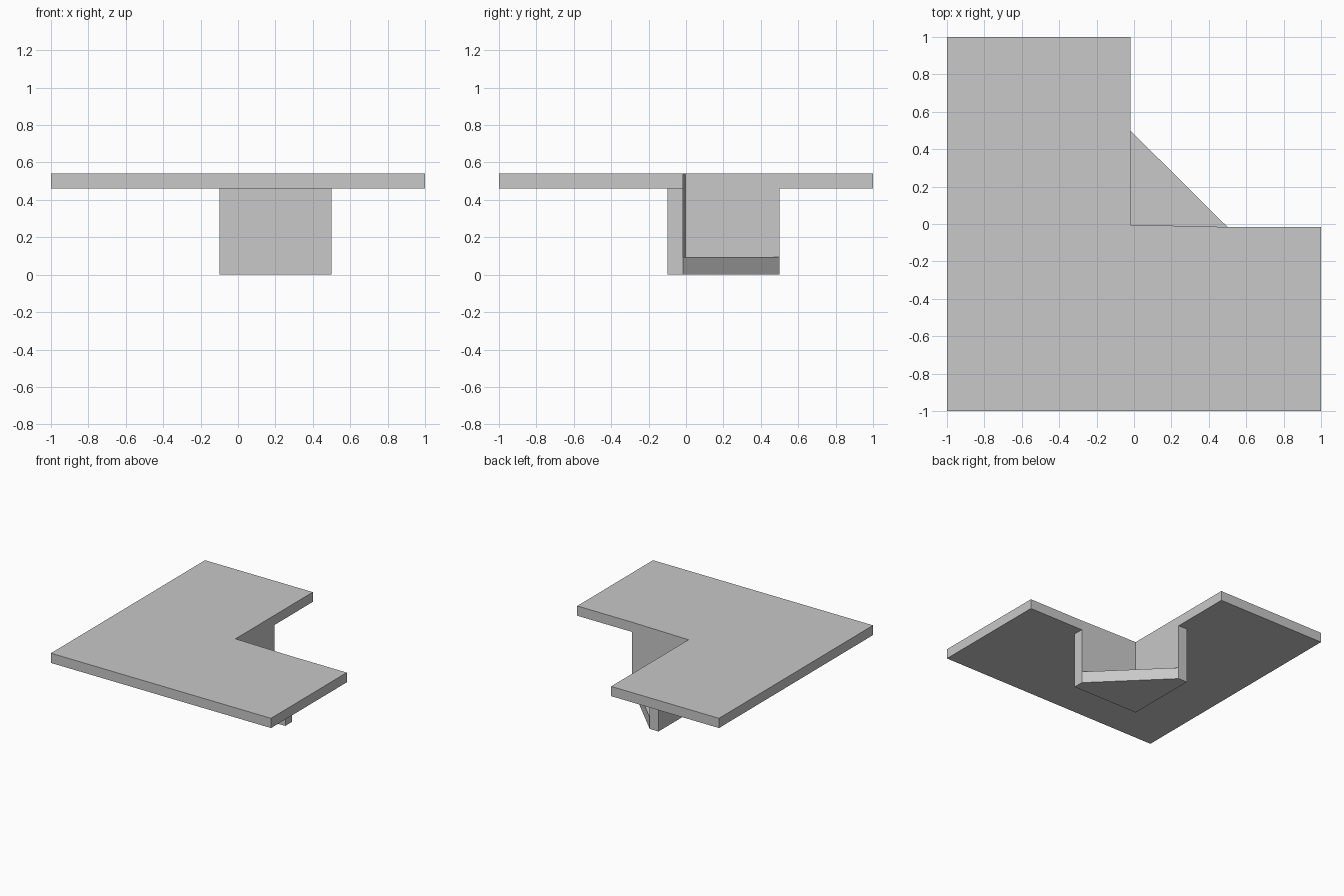
import bpy
import bmesh

cube = bpy.data.objects.get("Cube")
if cube:
    bpy.data.objects.remove(cube, do_unlink=True)

# One plain grey for everything
grey = bpy.data.materials.new("plain grey")
grey.use_nodes = True
colour = (0.58, 0.58, 0.58, 1)
grey.diffuse_color = colour
grey.node_tree.nodes["Principled BSDF"].inputs["Base Color"].default_value = colour


def prism(name, outline, bottom, top):
    """Extrude a counter-clockwise plan outline between two heights."""
    bm = bmesh.new()
    base = bm.faces.new([bm.verts.new((x, y, bottom)) for x, y in outline])
    result = bmesh.ops.extrude_face_region(bm, geom=[base], use_keep_orig=True)
    raised = [v for v in result["geom"] if isinstance(v, bmesh.types.BMVert)]
    bmesh.ops.translate(bm, verts=raised, vec=(0, 0, top - bottom))
    bmesh.ops.recalc_face_normals(bm, faces=bm.faces)
    mesh = bpy.data.meshes.new(name)
    bm.to_mesh(mesh)
    bm.free()
    mesh.materials.append(grey)
    obj = bpy.data.objects.new(name, mesh)
    bpy.context.collection.objects.link(obj)
    return obj


# Shared plan points of the notch
inner = (-0.02, -0.004)
side_tip = (0.5, -0.016)
back_tip = (-0.02, 0.5)
slab_bottom, slab_top, floor_top = 0.46, 0.54, 0.095

# L-shaped top slab
prism("top_slab",
      [(-1, -1), (1, -1), (1, side_tip[1]), side_tip, inner,
       (inner[0], 1), (-1, 1)],
      slab_bottom, slab_top)

# Corner walls hanging below the slab
prism("corner_walls",
      [(-0.1, -0.1), (0.5, -0.1), side_tip, inner, back_tip, (-0.1, 0.5)],
      floor_top, slab_bottom)

# Floor closing the corner with a diagonal edge
prism("corner_floor",
      [(-0.1, -0.1), (0.5, -0.1), side_tip, back_tip, (-0.1, 0.5)],
      0, floor_top)
